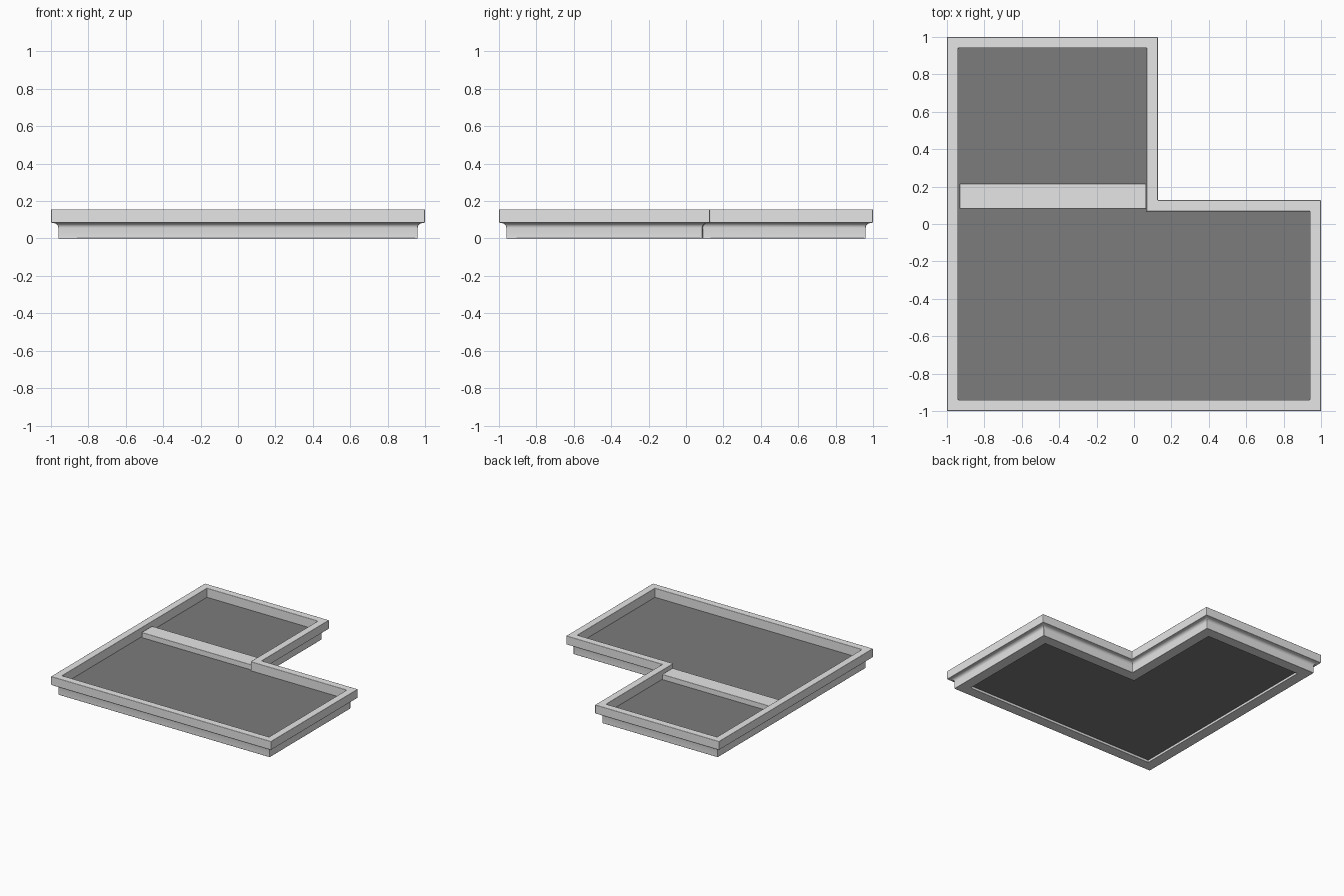
import bpy
import bmesh
import math

NOTCH = 0.127     # outer edge of the cut-away corner
HEIGHT = 0.156
WALL = 0.06       # thickness of the top band
FLOOR_Z = 0.081
UNDERSIDE_Z = 0.022

if "Cube" in bpy.data.objects:
    bpy.data.objects.remove(bpy.data.objects["Cube"], do_unlink=True)


def make_material(name, value):
    mat = bpy.data.materials.new(name)
    mat.use_nodes = True
    color = (value, value, value, 1)
    mat.diffuse_color = color
    bsdf = mat.node_tree.nodes["Principled BSDF"]
    bsdf.inputs["Base Color"].default_value = color
    bsdf.inputs["Roughness"].default_value = 0.8
    return mat


def outline(inset, z):
    """L-shaped plan moved inwards by inset."""
    a, n = 1 - inset, NOTCH - inset
    return [(-a, -a, z), (a, -a, z), (a, n, z), (n, n, z), (n, a, z), (-a, a, z)]


def finish(name, bm, mat):
    bmesh.ops.recalc_face_normals(bm, faces=bm.faces)
    mesh = bpy.data.meshes.new(name)
    bm.to_mesh(mesh)
    bm.free()
    mesh.materials.append(mat)
    obj = bpy.data.objects.new(name, mesh)
    bpy.context.collection.objects.link(obj)
    return obj


def soften(obj, width):
    """Round the hard edges slightly, keeping the faces flat."""
    obj.data.shade_smooth()
    bevel = obj.modifiers.new("soft_edges", 'BEVEL')
    bevel.width = width
    bevel.segments = 2
    bevel.limit_method = 'ANGLE'
    bevel.angle_limit = math.radians(40)
    bevel.harden_normals = True


def loft(bm, profile, closed):
    """Carry an (inset, z) profile around the L-shaped plan."""
    rings = [[bm.verts.new(p) for p in outline(i, z)] for i, z in profile]
    pairs = list(zip(rings, rings[1:]))
    if closed:
        pairs.append((rings[-1], rings[0]))
    for low, high in pairs:
        for k in range(len(low)):
            j = (k + 1) % len(low)
            bm.faces.new((low[k], low[j], high[j], high[k]))
    return rings


stone = make_material("light grey stone", 0.79)
roofing = make_material("dark grey roofing", 0.2)

# Cornice: plain base, concave cove, square top band, inner lip below
angles = [step / 4 * math.pi / 2 for step in range(5)]
cove = [(0.039 - 0.027 * (1 - math.cos(a)), 0.058 + 0.025 * math.sin(a)) for a in angles]
profile = [(0.039, 0)] + cove + [
    (0, 0.085), (0, HEIGHT), (WALL, HEIGHT),
    (WALL, UNDERSIDE_Z), (0.128, UNDERSIDE_Z), (0.128, 0)]
bm = bmesh.new()
loft(bm, profile, True)
soften(finish("cornice", bm, stone), 0.004)

# Roof deck filling the cornice
bm = bmesh.new()
bottom, top = loft(bm, [(WALL, UNDERSIDE_Z), (WALL, FLOOR_Z)], False)
bm.faces.new(bottom)
bm.faces.new(top)
finish("roof_deck", bm, roofing)

# Raised strip dividing the two roof areas
bm = bmesh.new()
bmesh.ops.create_cube(bm, size=1)
bmesh.ops.scale(bm, vec=(0.997, 0.135, 0.05), verts=bm.verts)
bmesh.ops.translate(bm, vec=(-0.4335, 0.148, 0.098), verts=bm.verts)
soften(finish("divider_strip", bm, stone), 0.003)
